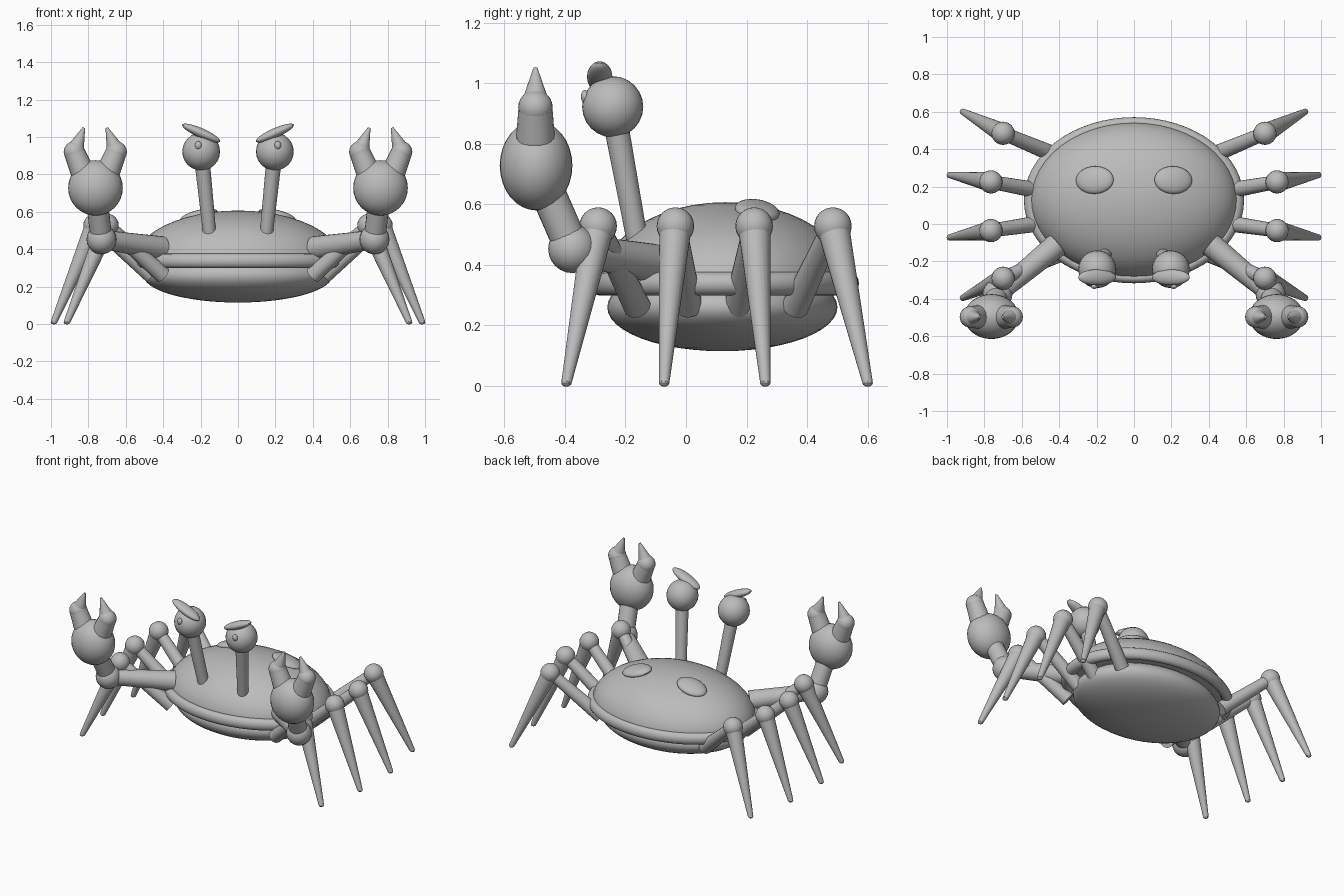
import bpy, bmesh, math
from mathutils import Vector, Matrix, Euler

cube = bpy.data.objects.get("Cube")
if cube:
    bpy.data.objects.remove(cube, do_unlink=True)

grey = bpy.data.materials.new("shell_grey")
grey.use_nodes = True
grey.diffuse_color = (0.5, 0.5, 0.5, 1)
grey.node_tree.nodes["Principled BSDF"].inputs["Base Color"].default_value = (0.5, 0.5, 0.5, 1)


def finish(name, bm, matrix):
    """Turn a bmesh into a smooth shaded, coloured object."""
    mesh = bpy.data.meshes.new(name)
    bm.transform(matrix)
    bmesh.ops.recalc_face_normals(bm, faces=bm.faces)
    bm.to_mesh(mesh)
    bm.free()
    mesh.materials.append(grey)
    obj = bpy.data.objects.new(name, mesh)
    bpy.context.collection.objects.link(obj)
    bpy.ops.object.select_all(action='DESELECT')
    obj.select_set(True)
    bpy.context.view_layer.objects.active = obj
    bpy.ops.object.shade_smooth_by_angle(angle=math.radians(40))
    return obj


def ball(name, center, radii, tilt=(0, 0, 0), segments=24, cut=False):
    """Ellipsoid; cut keeps only its closed upper half."""
    bm = bmesh.new()
    bmesh.ops.create_uvsphere(bm, u_segments=segments, v_segments=segments // 2, radius=1)
    if cut:
        geom = bm.verts[:] + bm.edges[:] + bm.faces[:]
        bmesh.ops.bisect_plane(bm, geom=geom, dist=1e-4, plane_co=(0, 0, 0),
                               plane_no=(0, 0, 1), clear_inner=True)
        bmesh.ops.holes_fill(bm, edges=[e for e in bm.edges if e.is_boundary])
    rotation = Euler([math.radians(a) for a in tilt]).to_matrix().to_4x4()
    return finish(name, bm, Matrix.Translation(center) @ rotation @ Matrix.Diagonal((*radii, 1)))


def limb(name, start, end, r_start, r_end):
    """Tapered round bar between two points."""
    a, b = Vector(start), Vector(end)
    bm = bmesh.new()
    bmesh.ops.create_cone(bm, cap_ends=True, segments=20, radius1=r_start,
                          radius2=r_end, depth=(b - a).length)
    rotation = (b - a).to_track_quat('Z', 'Y').to_matrix().to_4x4()
    return finish(name, bm, Matrix.Translation((a + b) / 2) @ rotation)


# Body shells
ball("upper_shell", (0, 0.13, 0.335), (0.555, 0.415, 0.272), segments=48, cut=True)
ball("lower_shell", (0, 0.12, 0.26), (0.505, 0.38, 0.145), segments=48)

# Rim between the shells
bpy.ops.mesh.primitive_torus_add(major_radius=1, minor_radius=0.07,
                                 major_segments=64, minor_segments=16)
rim = bpy.context.object
rim.name = "shell_rim"
rim.data.transform(Matrix.Translation((0, 0.127, 0.338)) @ Matrix.Diagonal((0.55, 0.415, 0.55, 1)))
rim.location = (0, 0, 0)
rim.data.materials.append(grey)
bpy.ops.object.shade_smooth_by_angle(angle=math.radians(40))

# Leg layout: hip, knee and foot
legs = {
    "front": ((0.40, -0.16, 0.26), (0.70, -0.29, 0.528), (0.915, -0.395, 0.01)),
    "front_middle": ((0.46, 0.01, 0.26), (0.765, -0.035, 0.528), (0.985, -0.072, 0.01)),
    "rear_middle": ((0.46, 0.17, 0.26), (0.765, 0.225, 0.528), (0.985, 0.262, 0.01)),
    "rear": ((0.40, 0.36, 0.26), (0.70, 0.485, 0.528), (0.915, 0.6, 0.01)),
}

for side, s in (("left", 1), ("right", -1)):
    def at(x, y, z):
        return (s * x, y, z)

    # Walking legs
    for place, (hip, knee, foot) in legs.items():
        tag = f"{side}_{place}"
        limb(tag + "_upper_leg", at(*hip), at(*knee), 0.045, 0.036)
        ball(tag + "_knee", at(*knee), (0.062,) * 3)
        limb(tag + "_lower_leg", at(*knee), at(*foot), 0.054, 0.017)
        ball(tag + "_foot", at(*foot), (0.017, 0.017, 0.012), segments=12)

    # Claw arm
    elbow, palm = at(0.73, -0.375, 0.453), at(0.762, -0.495, 0.728)
    limb(side + "_upper_arm", at(0.41, -0.11, 0.405), elbow, 0.065, 0.05)
    ball(side + "_elbow", elbow, (0.08,) * 3)
    limb(side + "_forearm", elbow, palm, 0.058, 0.058)
    ball(side + "_palm", palm, (0.146, 0.12, 0.148), segments=32)

    # Pincers on both sides of the palm
    for part, d in (("outer", 1), ("inner", -1)):
        tag = f"{side}_{part}_pincer"
        root, joint, tip = [at(0.763 + d * dx, -0.497, z)
                            for dx, z in ((0.05, 0.77), (0.112, 0.92), (0.061, 1.05))]
        limb(tag + "_base", root, joint, 0.068, 0.056)
        ball(tag + "_joint", joint, (0.057,) * 3)
        limb(tag + "_tip", joint, tip, 0.052, 0.007)

    # Eye on its stalk, with lid and pupil
    eye = at(0.197, -0.242, 0.922)
    limb(side + "_eye_stalk", at(0.148, -0.155, 0.45), eye, 0.035, 0.042)
    ball(side + "_eye", eye, (0.101,) * 3)
    ball(side + "_eyelid", at(0.197, -0.285, 1.021), (0.111, 0.042, 0.026), (0, -s * 24, 0))
    ball(side + "_pupil", at(0.212, -0.334, 0.956), (0.018, 0.013, 0.022), segments=16)

    # Raised spot on the shell
    ball(side + "_shell_spot", at(0.21, 0.235, 0.578), (0.104, 0.075, 0.03), (-9, s * 14, 0))
